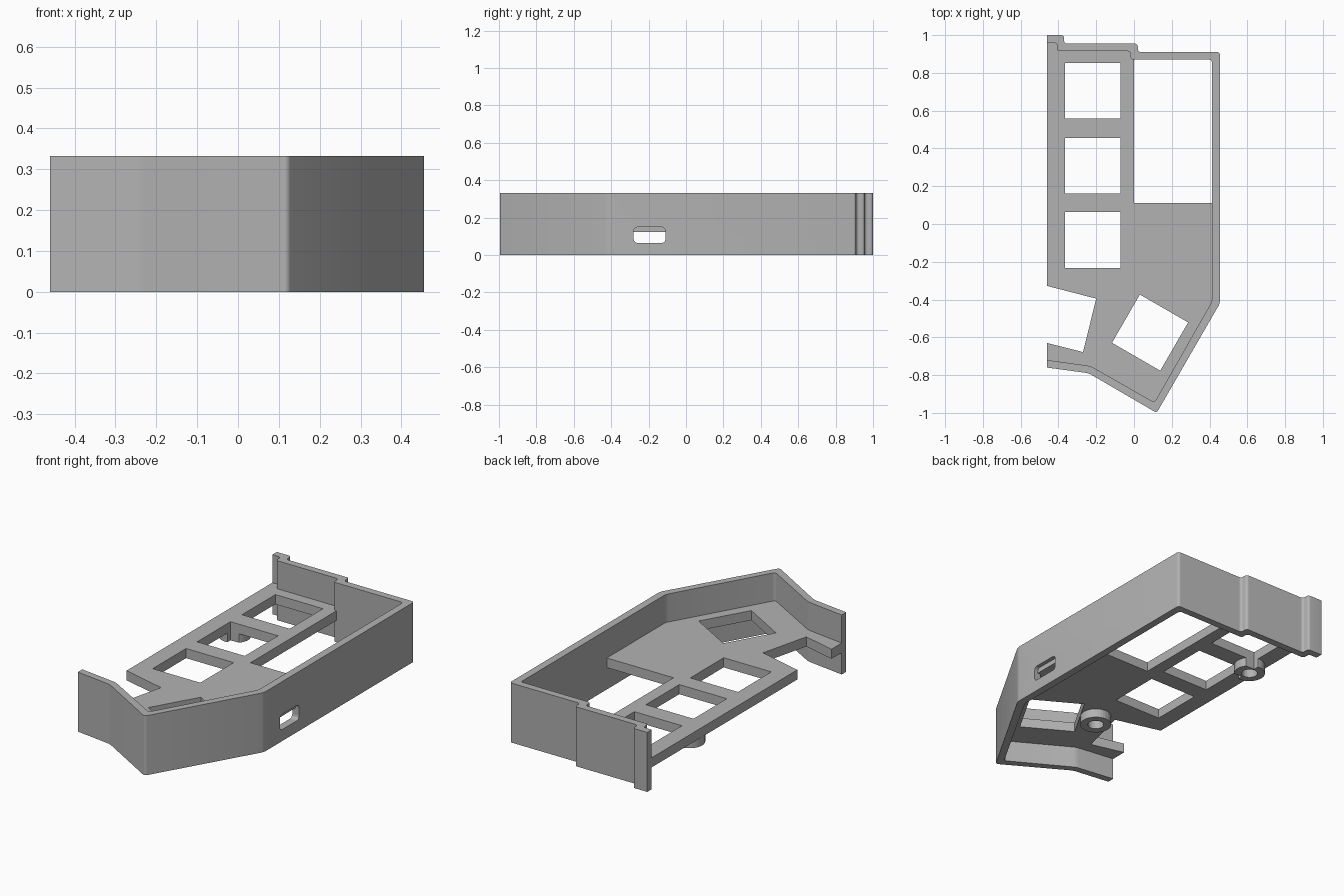
import bpy, bmesh, math
from mathutils import Matrix

cube = bpy.data.objects.get("Cube")
if cube:
    bpy.data.objects.remove(cube, do_unlink=True)

grey = bpy.data.materials.new("plain grey")
grey.use_nodes = True
colour = (0.45, 0.45, 0.45, 1)
grey.diffuse_color = colour
grey.node_tree.nodes["Principled BSDF"].inputs["Base Color"].default_value = colour


def finish(name, bm):
    bmesh.ops.recalc_face_normals(bm, faces=bm.faces)
    mesh = bpy.data.meshes.new(name)
    bm.to_mesh(mesh)
    bm.free()
    mesh.materials.append(grey)
    obj = bpy.data.objects.new(name, mesh)
    bpy.context.collection.objects.link(obj)
    return obj


def prism(name, outline, bottom, top, rounding=0):
    bm = bmesh.new()
    face = bm.faces.new([bm.verts.new((x, y, bottom)) for x, y in outline])
    if rounding:
        corners = [v for v in bm.verts if v.co.x > -0.45]
        bmesh.ops.bevel(bm, geom=corners, offset=rounding, segments=4,
                        profile=0.5, affect='VERTICES')
    face = list(bm.faces)
    out = bmesh.ops.extrude_face_region(bm, geom=face)
    for v in out["geom"]:
        if isinstance(v, bmesh.types.BMVert):
            v.co.z = top
    return finish(name, bm)


def cylinder(name, x, y, radius, bottom, top):
    bm = bmesh.new()
    bmesh.ops.create_cone(bm, cap_ends=True, segments=32, radius1=radius, radius2=radius,
                          depth=top - bottom,
                          matrix=Matrix.Translation((x, y, (bottom + top) / 2)))
    return finish(name, bm)


def square_cutter(name, x, y, angle=0):
    bm = bmesh.new()
    bmesh.ops.create_cube(bm, size=0.295,
                          matrix=Matrix.Translation((x, y, 0.15)) @ Matrix.Rotation(angle, 4, 'Z'))
    return finish(name, bm)


def cut(obj, cutter):
    mod = obj.modifiers.new("cut", 'BOOLEAN')
    mod.operation = 'DIFFERENCE'
    mod.solver = 'EXACT'
    mod.object = cutter
    cutter.hide_render = True
    cutter.hide_set(True)


# Case wall: an open band around the back, left and front
outer = [(-.46, 1), (-.37, 1), (-.37, .955), (.02, .955), (.02, .91), (.455, .91),
         (.455, -.42), (.12, -1), (-.24, -.79), (-.46, -.76)]
inner = [(-.46, .96), (-.408, .96), (-.408, .915), (-.018, .915), (-.018, .87), (.413, .87),
         (.413, -.41), (.108, -.945), (-.23, -.752), (-.46, -.72)]
wall = prism("case_wall", outer + inner[::-1], 0, 0.333, 0.015)

# Port slot through the left wall
bm = bmesh.new()
bmesh.ops.create_cube(bm, size=1, matrix=Matrix.Translation((.44, -.195, .107))
                      @ Matrix.Diagonal((.12, .17, .085, 1)))
bmesh.ops.bevel(bm, geom=[e for e in bm.edges if abs(e.verts[0].co.x - e.verts[1].co.x) > .1],
                offset=.02, segments=3, profile=0.5, affect='EDGES')
cut(wall, finish("slot_cutter", bm))

# Switch plate, with the large opening and the side notch in its outline
mid = [((a + c) / 2, (b + d) / 2) for (a, b), (c, d) in zip(outer, inner)]
opening = [(0, .89), (0, .11), (.43, .11)]
notch = [(-.46, -.63), (-.27, -.678), (-.2, -.395), (-.46, -.328)]
plate_bottom, plate_top = 0.122, 0.176
plate = prism("switch_plate", mid[:5] + opening + mid[6:] + notch, plate_bottom, plate_top)

# Square switch holes
windows = [square_cutter("switch_hole_cutter", -.218, y) for y in (.705, .308, -.085)]
windows.append(square_cutter("thumb_hole_cutter", .085, -.575, math.radians(-30)))
for window in windows:
    cut(plate, window)

# Screw bosses under the plate, trimmed by the holes
for name, x, y in (("front", -.1, -.435), ("back", -.375, .508)):
    boss = cylinder(name + "_screw_boss", x, y, .082, .072, plate_bottom + .005)
    cut(boss, cylinder(name + "_screw_cutter", x, y, .042, 0, plate_bottom - .002))
    if name == "back":
        for window in windows[:2]:
            cut(boss, window)

# Smooth shading on the rounded corners
for obj in bpy.context.view_layer.objects:
    obj.select_set(False)
bpy.context.view_layer.objects.active = wall
wall.select_set(True)
bpy.ops.object.shade_smooth_by_angle(angle=math.radians(35))
wall.select_set(False)
